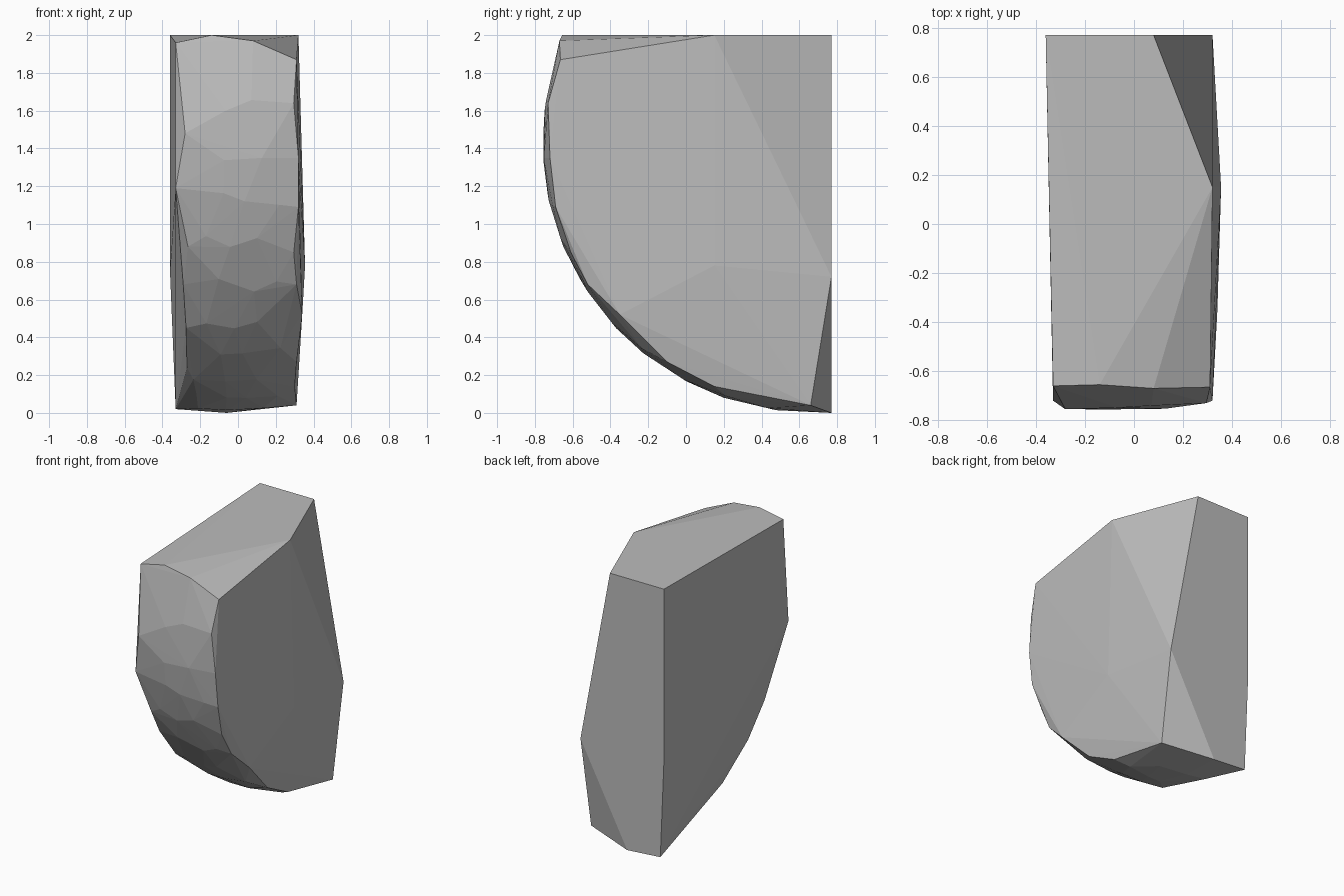
import bpy, bmesh, math, random
from mathutils import Vector

if "Cube" in bpy.data.objects:
    bpy.data.objects.remove(bpy.data.objects["Cube"])
random.seed(4)

# Centre and radius of the curved front
CY, CZ, R = 0.67, 1.43, 1.43


def crown(x, degrees):
    """Point on the curved front, which falls away slightly to the sides."""
    a = math.radians(degrees)
    r = R - 0.3 * x * x
    return (x, CY - r * math.cos(a), CZ - r * math.sin(a))


# Flat back, top and bulge corners
points = [(-0.36, 0.77, 2), (0.08, 0.77, 2), (0.32, 0.77, 0.72),
          (-0.36, 0.77, 0.75), (-0.33, 0.77, 0.02), (-0.06, 0.77, 0),
          (0.32, 0.15, 2), (0.355, 0.15, 0.78), (-0.14, -0.655, 2),
          (0.08, -0.67, 1.97)]
# Edge of the right-hand side
points += [(0.31, -0.665, 1.87), (0.295, -0.73, 1.64), (0.32, -0.72, 1.35),
           (0.32, -0.69, 1.09), (0.295, -0.61, 0.85), (0.31, -0.52, 0.68),
           (0.34, -0.35, 0.52), (0.31, -0.1, 0.27), (0.3, 0.15, 0.14),
           (0.31, 0.66, 0.04)]
# Edge of the left-hand side
points += [(-0.33, -0.66, 1.96), (-0.28, -0.755, 1.48), (-0.33, -0.72, 1.19),
           (-0.265, -0.63, 0.88), (-0.29, -0.5, 0.68), (-0.275, -0.33, 0.45),
           (-0.27, -0.04, 0.24), (-0.22, 0.25, 0.1), (-0.23, 0.45, 0.05)]
# Faceted front: staggered, slightly uneven rows
for row in range(11):
    shift = 0.05 if row % 2 else -0.05
    for x in (-0.15, 0.0, 0.15):
        points.append(crown(x + shift + random.uniform(-0.04, 0.04),
                            -18 + row * 10 + random.uniform(-2, 2)))

# Wrap all the corners in one faceted stone
bm = bmesh.new()
for p in points:
    bm.verts.new(Vector(p))
hull = bmesh.ops.convex_hull(bm, input=bm.verts)
loose = {v for v in hull["geom_interior"] + hull["geom_unused"]
         if isinstance(v, bmesh.types.BMVert)}
bmesh.ops.delete(bm, geom=list(loose), context="VERTS")
bmesh.ops.recalc_face_normals(bm, faces=bm.faces)
mesh = bpy.data.meshes.new("stone_chunk")
bm.to_mesh(mesh)
bm.free()
stone = bpy.data.objects.new("stone_chunk", mesh)
bpy.context.collection.objects.link(stone)

# Plain grey stone
grey = bpy.data.materials.new("stone_grey")
grey.use_nodes = True
colour = (0.5, 0.5, 0.5, 1)
grey.diffuse_color = colour
grey.node_tree.nodes["Principled BSDF"].inputs["Base Color"].default_value = colour
mesh.materials.append(grey)
